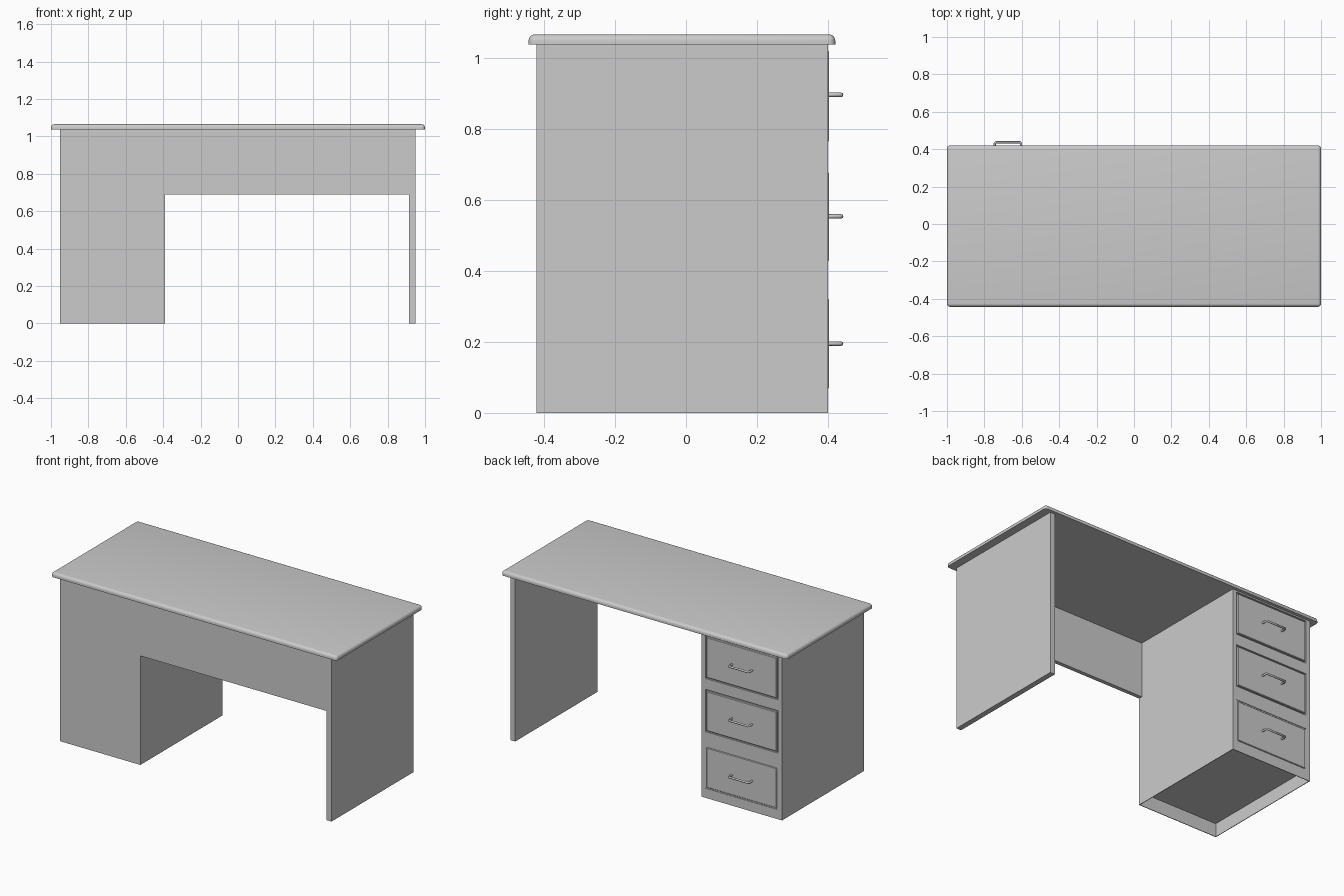
import bpy, bmesh
from mathutils import Vector

if "Cube" in bpy.data.objects:
    bpy.data.objects.remove(bpy.data.objects["Cube"])


def box(name, x, y, z, bevel=0.0, segments=1, pick=None):
    """Box from axis ranges; bevels the edges accepted by pick(edge)."""
    bm = bmesh.new()
    bmesh.ops.create_cube(bm, size=1)
    for v in bm.verts:
        v.co = Vector([lo + (hi - lo) * (c + 0.5)
                       for c, (lo, hi) in zip(v.co, (x, y, z))])
    if bevel:
        edges = [e for e in bm.edges if pick is None or pick(e)]
        bmesh.ops.bevel(bm, geom=edges, offset=bevel, segments=segments,
                        profile=0.5, affect='EDGES')
    mesh = bpy.data.meshes.new(name)
    bm.to_mesh(mesh)
    bm.free()
    ob = bpy.data.objects.new(name, mesh)
    bpy.context.collection.objects.link(ob)
    return ob


def cut(target, cutter):
    mod = target.modifiers.new("cut", 'BOOLEAN')
    mod.operation = 'DIFFERENCE'
    mod.solver = 'EXACT'
    mod.object = cutter
    cutter.hide_render = True
    cutter.hide_set(True)


TOP = 1.037                      # underside of the table top
FRONT, BACK = -0.42, 0.40        # depth of the body

# Table top, rounded along its upper rim and at the corners
table_top = box("table_top", (-1, 1), (-0.443, 0.42), (TOP, 1.065), 0.018, 5,
                lambda e: max(v.co.z for v in e.verts) > 1.06)
bpy.context.view_layer.objects.active = table_top
table_top.select_set(True)
bpy.ops.object.shade_smooth_by_angle(angle=0.6)
table_top.select_set(False)

# Side leg and front panel
box("side_leg", (0.915, 0.949), (FRONT, BACK), (0, TOP))
box("front_panel", (-0.389, 0.915), (FRONT, FRONT + 0.025), (0.69, TOP))

# Drawer cabinet with a hollow plinth
cabinet = box("drawer_cabinet", (-0.952, -0.389), (FRONT, BACK), (0, TOP))
cut(cabinet, box("plinth_cutter", (-0.948, -0.393), (FRONT + 0.004, BACK - 0.004),
                 (-0.1, 0.084)))

# Drawers: recess, front and handle, from top to bottom
DX = (-0.925, -0.416)
drawers = [(0.755, 1.028, 0.895), (0.418, 0.686, 0.553), (0.06, 0.33, 0.195)]
for i, (z0, z1, zh) in enumerate(drawers, 1):
    # The lowest recess stays shallower than the plinth wall
    depth = 0.003 if i == 3 else 0.01
    cut(cabinet, box(f"recess_cutter_{i}", DX, (BACK - depth, BACK + 0.05), (z0, z1)))
    g = 0.009
    box(f"drawer_front_{i}", (DX[0] + g, DX[1] - g), (BACK - depth, BACK + 0.003),
        (z0 + g, z1 - g), 0.003, 1, lambda e: min(v.co.y for v in e.verts) > BACK)

    # Handle: a bent bar swept along a U-shaped path
    curve = bpy.data.curves.new(f"handle_{i}", 'CURVE')
    curve.dimensions = '3D'
    curve.bevel_depth = 0.0063
    curve.bevel_resolution = 2
    curve.use_fill_caps = True
    pts = [(-0.744, 0.401), (-0.744, 0.432), (-0.739, 0.437),
           (-0.609, 0.437), (-0.604, 0.432), (-0.604, 0.401)]
    spline = curve.splines.new('POLY')
    spline.points.add(len(pts) - 1)
    for p, (px, py) in zip(spline.points, pts):
        p.co = (px, py, zh, 1)
    handle = bpy.data.objects.new(f"handle_{i}", curve)
    bpy.context.collection.objects.link(handle)
